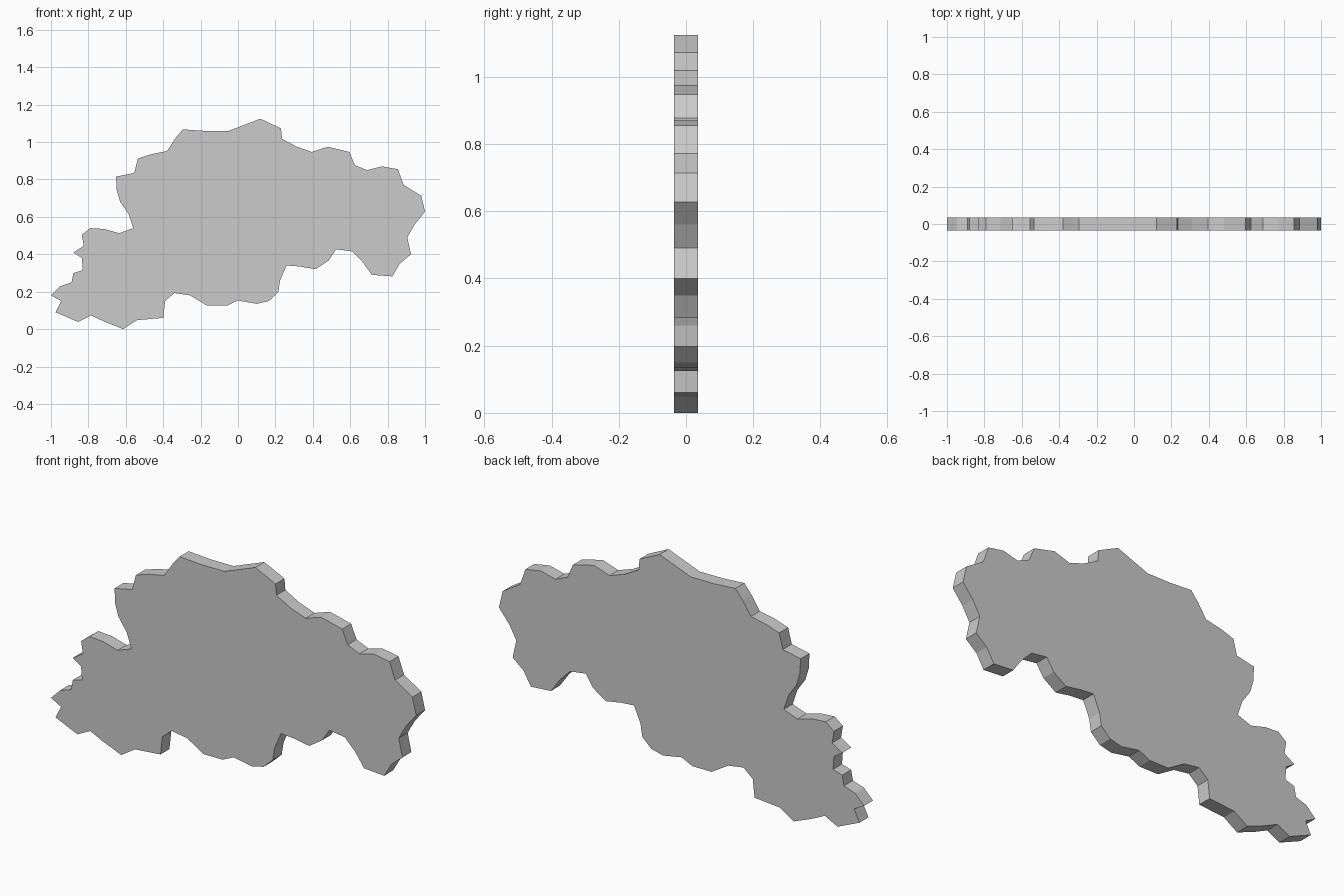
import bpy, bmesh

HALF_DEPTH = 0.035

# Upper edge of the outline, left tip to right tip (x, z)
upper = [
    (-1.0, .18), (-.95, .23), (-.89, .25), (-.88, .30), (-.83, .315), (-.835, .38),
    (-.88, .41), (-.825, .445), (-.835, .505), (-.79, .54), (-.715, .535),
    (-.635, .513), (-.56, .54), (-.585, .615), (-.63, .68), (-.648, .74),
    (-.652, .815), (-.555, .835), (-.535, .912), (-.465, .935), (-.38, .952),
    (-.335, 1.02), (-.295, 1.068), (-.18, 1.06), (-.05, 1.06), (.12, 1.125),
    (.23, 1.073), (.235, 1.018), (.31, .977), (.395, .947), (.48, .975),
    (.595, .947), (.625, .877), (.69, .85), (.77, .87), (.855, .855),
    (.885, .772), (.98, .713), (1.0, .628),
]
# Lower edge, right back to left
lower = [
    (.945, .56), (.905, .49), (.925, .40), (.865, .35), (.825, .282), (.715, .29),
    (.665, .36), (.61, .415), (.525, .427), (.485, .367), (.415, .32), (.33, .335),
    (.26, .34), (.225, .26), (.215, .197), (.165, .15), (.10, .135), (.0, .153),
    (-.06, .125), (-.165, .125), (-.255, .18), (-.34, .193), (-.39, .15),
    (-.40, .06), (-.54, .048), (-.615, 0), (-.715, .04), (-.785, .073),
    (-.855, .038), (-.975, .09), (-.945, .15),
]

# Flat plate: outline face extruded through its thickness
bm = bmesh.new()
front = bm.faces.new([bm.verts.new((x, -HALF_DEPTH, z)) for x, z in upper + lower])
ext = bmesh.ops.extrude_face_region(bm, geom=[front], use_keep_orig=True)
back = [g for g in ext["geom"] if isinstance(g, bmesh.types.BMVert)]
bmesh.ops.translate(bm, verts=back, vec=(0, 2 * HALF_DEPTH, 0))
bmesh.ops.recalc_face_normals(bm, faces=bm.faces)

mesh = bpy.data.meshes.new("map_plate")
bm.to_mesh(mesh)
bm.free()
bpy.context.collection.objects.link(bpy.data.objects.new("map_plate", mesh))
